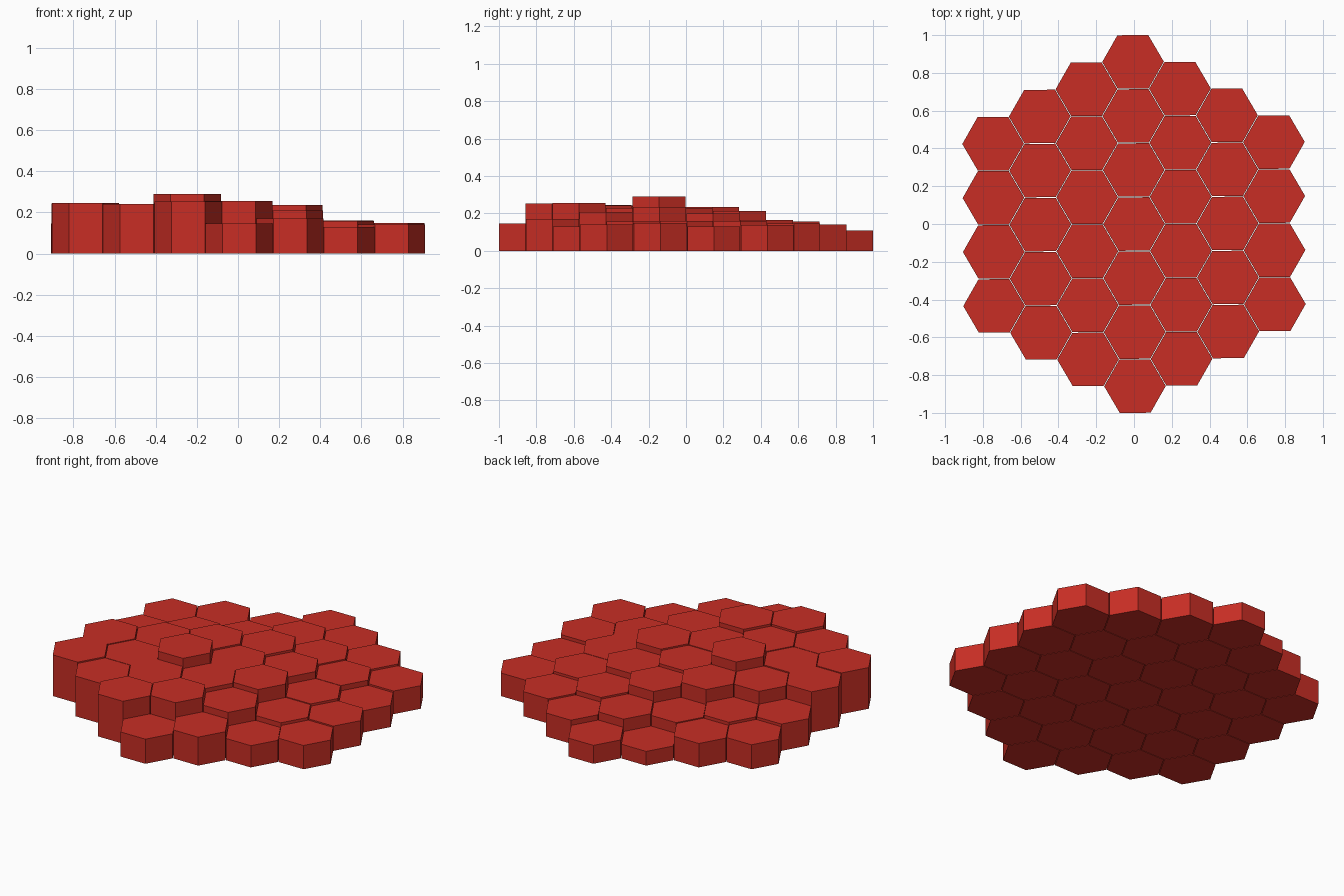
import bpy, bmesh, math

if "Cube" in bpy.data.objects:
    bpy.data.objects.remove(bpy.data.objects["Cube"])

SPACING = 0.2861      # distance between neighbouring prism axes
RADIUS = 0.1632       # corner radius of each prism
TURN = math.radians(0.35)   # the whole cluster is turned very slightly

# Prism heights, one list per column from left to right, each front to back
HEIGHTS = [
    [0.246, 0.243, 0.160, 0.146],
    [0.240, 0.240, 0.235, 0.160, 0.143],
    [0.253, 0.243, 0.290, 0.235, 0.147, 0.085],
    [0.147, 0.255, 0.230, 0.228, 0.212, 0.157, 0.110],
    [0.170, 0.208, 0.235, 0.200, 0.166, 0.140],
    [0.130, 0.157, 0.160, 0.160, 0.147],
    [0.142, 0.148, 0.130, 0.138],
]

red = bpy.data.materials.new("brick red")
red.diffuse_color = (0.58, 0.027, 0.018, 1.0)
red.use_nodes = True
red.node_tree.nodes["Principled BSDF"].inputs["Base Color"].default_value = red.diffuse_color


def hex_prism(name, x, y, height):
    """Flat-topped hexagonal column standing on the ground."""
    bm = bmesh.new()
    bmesh.ops.create_cone(bm, cap_ends=True, segments=6,
                          radius1=RADIUS, radius2=RADIUS, depth=height)
    # corners point along +x and -x
    first = max(bm.verts, key=lambda v: v.co.x)
    angle = -math.atan2(first.co.y, first.co.x)
    c, s = math.cos(angle + TURN), math.sin(angle + TURN)
    for v in bm.verts:
        px, py = v.co.x, v.co.y
        v.co = (px * c - py * s, px * s + py * c, v.co.z + height / 2)
    mesh = bpy.data.meshes.new(name)
    bm.to_mesh(mesh)
    bm.free()
    mesh.materials.append(red)
    obj = bpy.data.objects.new(name, mesh)
    obj.location = (x, y, 0)
    bpy.context.collection.objects.link(obj)


# Honeycomb of columns, three rings around the centre
ct, st = math.cos(TURN), math.sin(TURN)
for i, column in enumerate(HEIGHTS):
    gx = (i - 3) * SPACING * math.sqrt(3) / 2
    for j, h in enumerate(column):
        gy = (j - (len(column) - 1) / 2) * SPACING
        hex_prism(f"hex_column_{i + 1}_{j + 1}",
                  gx * ct - gy * st, gx * st + gy * ct, h)
